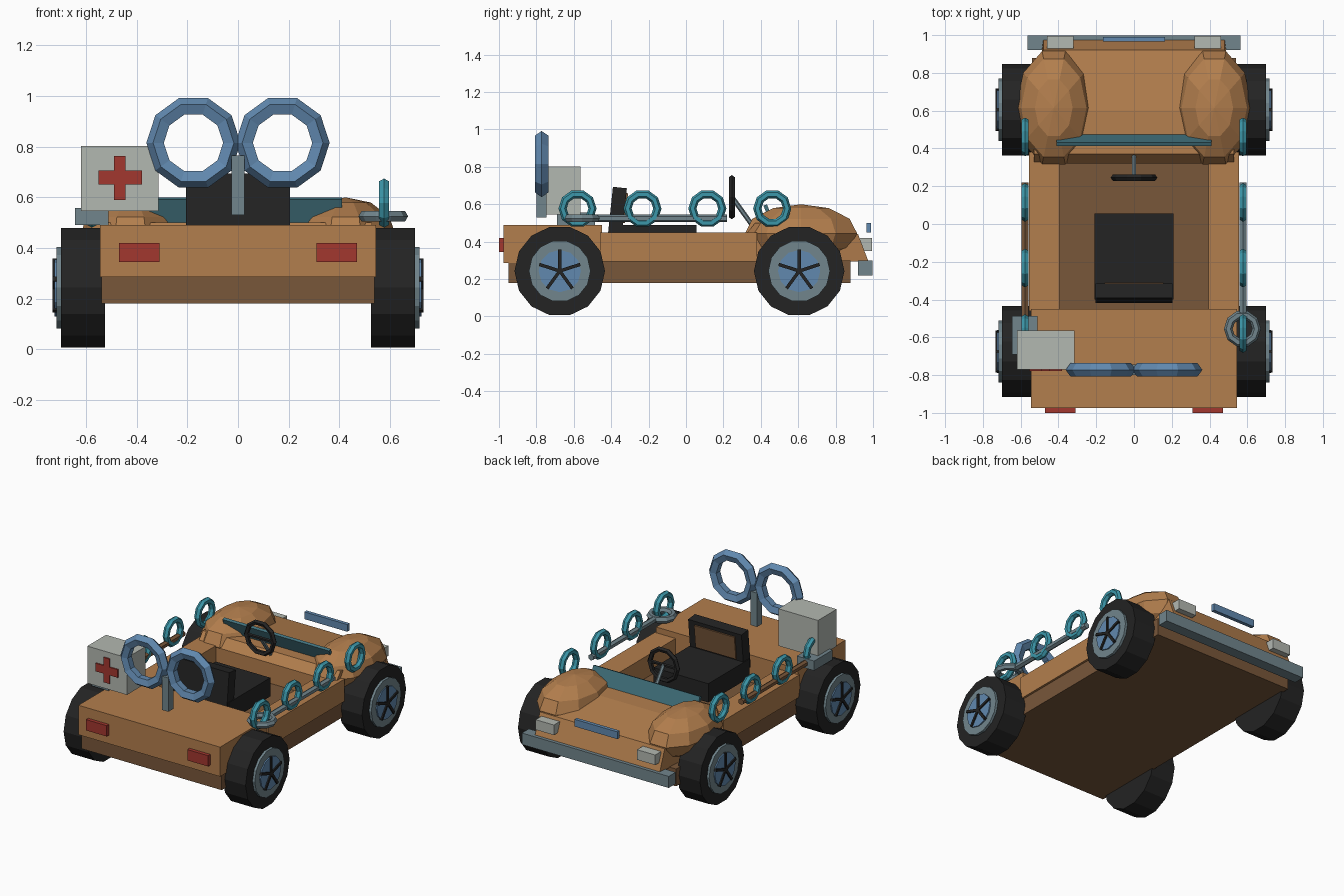
import bpy, bmesh, math
from mathutils import Matrix, Vector

if "Cube" in bpy.data.objects:
    bpy.data.objects.remove(bpy.data.objects["Cube"])


def mat(name, r, g, b):
    m = bpy.data.materials.new(name)
    m.diffuse_color = (r, g, b, 1)
    m.use_nodes = True
    m.node_tree.nodes["Principled BSDF"].inputs["Base Color"].default_value = m.diffuse_color
    return m


ORANGE = mat("tan orange", 0.45, 0.21, 0.075)
BROWN = mat("dark brown", 0.19, 0.095, 0.042)
BLACK = mat("rubber black", 0.017, 0.017, 0.017)
GREY = mat("steel grey", 0.165, 0.235, 0.265)
BLUE = mat("soft blue", 0.12, 0.25, 0.43)
TEAL = mat("teal", 0.045, 0.31, 0.40)
GLASS = mat("dark teal", 0.055, 0.17, 0.21)
PALE = mat("pale grey", 0.45, 0.48, 0.44)
RED = mat("red", 0.36, 0.038, 0.028)


def finish(name, bm, m):
    bmesh.ops.recalc_face_normals(bm, faces=bm.faces)
    me = bpy.data.meshes.new(name)
    bm.to_mesh(me)
    bm.free()
    me.materials.append(m)
    ob = bpy.data.objects.new(name, me)
    bpy.context.collection.objects.link(ob)
    return ob


def box(name, m, x, y, z, rot_x=0.0):
    """Box from min/max ranges, optionally tilted about its own x axis."""
    bm = bmesh.new()
    c = Vector([(a + b) / 2 for a, b in (x, y, z)])
    s = [b - a for a, b in (x, y, z)]
    bmesh.ops.create_cube(bm, size=1, matrix=Matrix.Translation(c) @
                          Matrix.Rotation(rot_x, 4, 'X') @ Matrix.Diagonal((*s, 1)))
    return finish(name, bm, m)


def rod(name, m, a, b, r, n=6, spin=0.0):
    """Cylinder between two points."""
    a, b = Vector(a), Vector(b)
    d = b - a
    bm = bmesh.new()
    q = d.to_track_quat('Z', 'Y').to_matrix().to_4x4()
    bmesh.ops.create_cone(bm, cap_ends=True, segments=n, radius1=r, radius2=r, depth=d.length,
                          matrix=Matrix.Translation((a + b) / 2) @ q @ Matrix.Rotation(spin, 4, 'Z'))
    return finish(name, bm, m)


def ring(name, m, c, axis, major, minor, n=10, k=6):
    """Low-poly torus around the given axis."""
    rot = {'X': Matrix.Rotation(math.pi / 2, 4, 'Z') @ Matrix.Rotation(math.pi / 2, 4, 'X'),
           'Y': Matrix.Rotation(math.pi / 2, 4, 'X'), 'Z': Matrix.Identity(4)}[axis]
    mw = Matrix.Translation(c) @ rot
    bm = bmesh.new()
    g = []
    for i in range(n):
        u = math.tau * i / n
        row = []
        for j in range(k):
            v = math.tau * j / k
            p = major + minor * math.cos(v)
            row.append(bm.verts.new(mw @ Vector((p * math.cos(u), p * math.sin(u), minor * math.sin(v)))))
        g.append(row)
    for i in range(n):
        for j in range(k):
            a, b = (i + 1) % n, (j + 1) % k
            bm.faces.new((g[i][j], g[a][j], g[a][b], g[i][b]))
    return finish(name, bm, m)


# Chassis, rear deck and side walls
box("chassis", BROWN, (-0.54, 0.54), (-0.95, 0.88), (0.18, 0.30))
box("rear_deck", ORANGE, (-0.545, 0.545), (-0.975, -0.45), (0.285, 0.49))
for s, side in ((-1, "left"), (1, "right")):
    box(side + "_side_wall", ORANGE, sorted((s * 0.395, s * 0.555)), (-0.46, 0.38), (0.295, 0.45))

# Hood: side profile extruded, narrowing to the nose
profile = [(0.32, 0.295), (0.32, 0.44), (0.37, 0.50), (0.60, 0.495), (0.92, 0.44), (0.975, 0.295)]
bm = bmesh.new()
rows = []
for s in (-1, 1):
    rows.append([bm.verts.new((s * (0.53 if y < 0.7 else 0.48), y, z)) for y, z in profile])
bm.faces.new(rows[0])
bm.faces.new(rows[1])
for i in range(len(profile)):
    j = (i + 1) % len(profile)
    bm.faces.new((rows[0][i], rows[0][j], rows[1][j], rows[1][i]))
finish("hood", bm, ORANGE)

# Faceted front fenders
for s, side in ((-1, "left"), (1, "right")):
    bm = bmesh.new()
    bmesh.ops.create_uvsphere(bm, u_segments=10, v_segments=6, radius=1,
                              matrix=Matrix.Translation((s * 0.425, 0.615, 0.445)) @
                              Matrix.Diagonal((0.2, 0.315, 0.155, 1)) @ Matrix.Rotation(math.pi / 10, 4, 'Z'))
    finish(side + "_fender", bm, ORANGE)

# Windscreen, bumper, nose badge plate and lights
box("windscreen", GLASS, (-0.41, 0.41), (0.435, 0.455), (0.485, 0.60), math.radians(22))
box("bumper", GREY, (-0.565, 0.565), (0.92, 0.997), (0.22, 0.30))
box("nose_strip", BLUE, (-0.165, 0.165), (0.965, 0.99), (0.45, 0.50))
for s, side in ((-1, "left"), (1, "right")):
    box(side + "_headlight", PALE, sorted((s * 0.32, s * 0.46)), (0.93, 0.995), (0.35, 0.42))
    box(side + "_tail_light", RED, sorted((s * 0.31, s * 0.47)), (-1.0, -0.97), (0.345, 0.42))

# Wheels
for sx in (-1, 1):
    for y, end in ((-0.675, "rear"), (0.605, "front")):
        n = ("left_" if sx < 0 else "right_") + end
        P = lambda x, dy=0, dz=0: (sx * x, y + dy, 0.243 + dz)
        rod(n + "_tyre", BLACK, P(0.525), P(0.70), 0.242, 14, math.pi / 14)
        rod(n + "_rim", GREY, P(0.60), P(0.717), 0.165, 14, math.pi / 14)
        rod(n + "_hub_disc", BLUE, P(0.60), P(0.725), 0.113, 12)
        for i in range(5):
            a = math.pi / 2 + math.tau * i / 5
            rod(f"{n}_spoke_{i}", BLACK, P(0.725), P(0.725, 0.115 * math.cos(a), 0.115 * math.sin(a)),
                0.0125, 4, math.pi / 4)

# Seat with brown back panel
box("seat_cushion", BLACK, (-0.21, 0.21), (-0.40, 0.055), (0.36, 0.49))
box("seat_back", BLACK, (-0.205, 0.205), (-0.405, -0.33), (0.42, 0.69), math.radians(-6))
box("seat_back_panel", BROWN, (-0.155, 0.155), (-0.335, -0.318), (0.50, 0.66), math.radians(-6))

# Steering wheel and column
ring("steering_wheel", BLACK, (0, 0.245, 0.638), 'Y', 0.107, 0.017, 10, 5)
rod("steering_bar", BLACK, (-0.105, 0.245, 0.638), (0.105, 0.245, 0.638), 0.012)
rod("steering_column", GREY, (0, 0.245, 0.64), (0, 0.36, 0.48), 0.013)

# Twin blue rings on a post
for s, side in ((-1, "left"), (1, "right")):
    ring(side + "_big_ring", BLUE, (s * 0.176, -0.772, 0.815), 'Y', 0.148, 0.038, 10, 5)
box("ring_post", GREY, (-0.025, 0.025), (-0.80, -0.745), (0.53, 0.765))

# First aid box with red cross
box("aid_box", PALE, (-0.62, -0.315), (-0.77, -0.565), (0.545, 0.803))
box("cross_bar", RED, (-0.552, -0.38), (-0.779, -0.77), (0.65, 0.706))
box("cross_upright", RED, (-0.49, -0.444), (-0.779, -0.77), (0.59, 0.763))

# Teal loops along both sides, holding a hammer (left) and a ring spanner (right)
for s, side in ((-1, "left"), (1, "right")):
    for i in range(4):
        ring(f"{side}_loop_{i}", TEAL, (s * 0.577, -0.58 + 0.347 * i, 0.577), 'X', 0.08, 0.022, 10, 6)
rod("hammer_handle", BROWN, (-0.577, -0.50, 0.525), (-0.577, 0.22, 0.525), 0.021)
box("hammer_head", GREY, (-0.645, -0.512), (-0.69, -0.487), (0.49, 0.557))
rod("spanner_handle", GREY, (0.577, -0.47, 0.525), (0.577, 0.22, 0.525), 0.021)
ring("spanner_ring", GREY, (0.574, -0.555, 0.525), 'Z', 0.075, 0.023, 10, 6)
